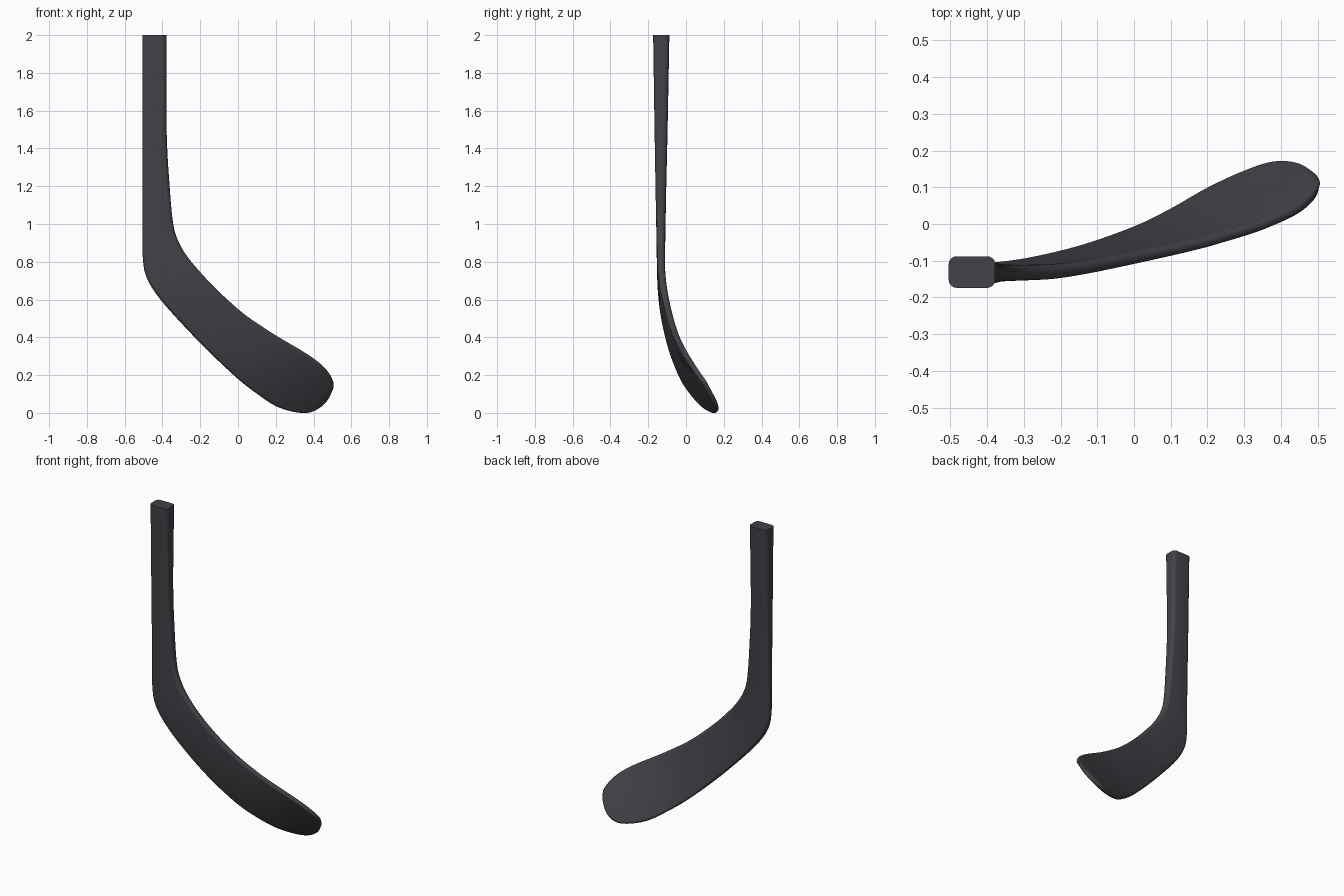
import bpy, bmesh, math
from mathutils import Vector

if "Cube" in bpy.data.objects:
    bpy.data.objects.remove(bpy.data.objects["Cube"])

# Stations: heel-side edge (x, z, y), toe-side edge (x, z, y), thickness
ST = [
    (-.505, 2.0, -.131, -.378, 2.0, -.131, .086),
    (-.505, 1.5, -.132, -.378, 1.5, -.132, .069),
    (-.505, 1.2, -.133, -.362, 1.2, -.133, .057),
    (-.505, .95, -.133, -.343, 1.0, -.133, .048),
    (-.504, .82, -.133, -.314, .905, -.133, .044),
    (-.485, .72, -.132, -.265, .823, -.132, .042),
    (-.420, .612, -.127, -.200, .745, -.129, .040),
    (-.300, .475, -.110, -.110, .650, -.116, .037),
    (-.150, .320, -.073, .030, .525, -.088, .034),
    (.000, .180, -.018, .170, .429, -.058, .031),
    (.100, .102, .032, .260, .374, -.034, .030),
    (.200, .037, .090, .340, .327, -.010, .029),
    (.300, .006, .137, .410, .280, .018, .028),
    (.380, .005, .163, .455, .242, .042, .027),
    (.445, .039, .160, .486, .203, .069, .025),
    (.486, .090, .137, .501, .172, .093, .021),
    (.502, .125, .115, .505, .148, .105, .012),
]


def spline(a, b, c, d, t):
    return [.5 * (2 * q + (r - p) * t + (2 * p - 5 * q + 4 * r - s) * t * t
                  + (3 * q - p - 3 * r + s) * t ** 3)
            for p, q, r, s in zip(a, b, c, d)]


# Smooth the stations
rows, n, STEPS = [], len(ST), 5
for i in range(n - 1):
    for k in range(STEPS):
        rows.append(spline(ST[max(i - 1, 0)], ST[i], ST[i + 1], ST[min(i + 2, n - 1)], k / STEPS))
rows.append(list(ST[-1]))
lo = [Vector((r[0], r[2], r[1])) for r in rows]
up = [Vector((r[3], r[5], r[4])) for r in rows]
mid = [(a + b) / 2 for a, b in zip(lo, up)]


# Rounded rectangle section, w wide and t thick
def section(w, t):
    r = min(.022, t * .46, w * .45)
    pts = []
    for cx, cy, a0 in ((1, 1, 0), (-1, 1, 90), (-1, -1, 180), (1, -1, 270)):
        for k in range(6):
            a = math.radians(a0 + k * 18)
            pts.append((cx * (w / 2 - r) + r * math.cos(a), cy * (t / 2 - r) + r * math.sin(a)))
    return pts


# Loft shaft and curved blade as one body
bm = bmesh.new()
rings = []
for i, r in enumerate(rows):
    across = up[i] - lo[i]
    w = across.length
    across.normalize()
    along = mid[min(i + 1, len(mid) - 1)] - mid[max(i - 1, 0)]
    nrm = across.cross(along).normalized()
    if i < STEPS:
        nrm = Vector((0, 1, 0))
    if nrm.y < 0:
        nrm.negate()
    rings.append([bm.verts.new(mid[i] + across * u + nrm * v) for u, v in section(w, r[6])])
for a, b in zip(rings, rings[1:]):
    for k in range(len(a)):
        j = (k + 1) % len(a)
        bm.faces.new((a[k], a[j], b[j], b[k]))
bm.faces.new(rings[0])
bm.faces.new(rings[-1])
bmesh.ops.recalc_face_normals(bm, faces=bm.faces)

me = bpy.data.meshes.new("stick_shaft_and_blade")
bm.to_mesh(me)
bm.free()
ob = bpy.data.objects.new("stick_shaft_and_blade", me)
bpy.context.collection.objects.link(ob)

# Dark composite colour
mat = bpy.data.materials.new("dark_composite")
mat.diffuse_color = (.055, .055, .065, 1)
mat.use_nodes = True
mat.node_tree.nodes["Principled BSDF"].inputs["Base Color"].default_value = mat.diffuse_color
me.materials.append(mat)

bpy.context.view_layer.objects.active = ob
ob.select_set(True)
bpy.ops.object.shade_smooth_by_angle(angle=math.radians(40))
